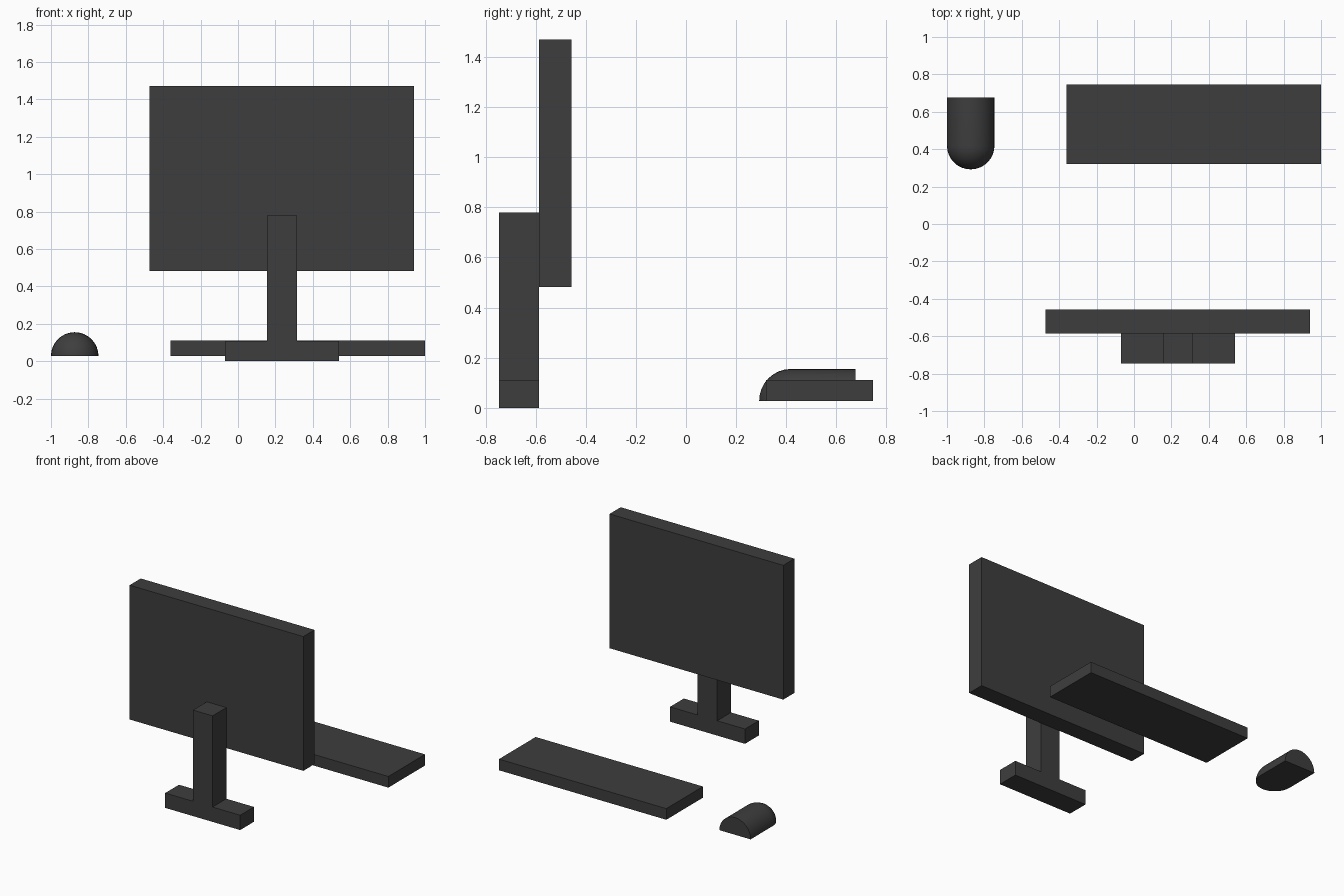
import bpy, bmesh, math

if "Cube" in bpy.data.objects:
    bpy.data.objects.remove(bpy.data.objects["Cube"])

mat = bpy.data.materials.new("dark grey plastic")
mat.diffuse_color = (0.048, 0.048, 0.048, 1)
mat.use_nodes = True
mat.node_tree.nodes["Principled BSDF"].inputs["Base Color"].default_value = mat.diffuse_color


def finish(name, bm):
    bmesh.ops.recalc_face_normals(bm, faces=bm.faces)
    mesh = bpy.data.meshes.new(name)
    bm.to_mesh(mesh)
    bm.free()
    mesh.materials.append(mat)
    obj = bpy.data.objects.new(name, mesh)
    bpy.context.collection.objects.link(obj)
    return obj


def box(name, x, y, z):
    """Box from (min, max) ranges on each axis."""
    bm = bmesh.new()
    bmesh.ops.create_cube(bm, size=1)
    for v in bm.verts:
        v.co = [(r[0] + r[1]) / 2 + c * (r[1] - r[0]) for c, r in zip(v.co, (x, y, z))]
    return finish(name, bm)


# Monitor: panel, column and foot
stand_y = (-0.746, -0.586)
box("screen_panel", (-0.472, 0.942), (-0.586, -0.457), (0.482, 1.47))
box("stand_column", (0.156, 0.315), stand_y, (0.109, 0.78))
box("stand_base", (-0.07, 0.54), stand_y, (0, 0.109))

# Keyboard slab
box("keyboard", (-0.362, 1.0), (0.32, 0.746), (0.028, 0.11))

# Mouse: half cylinder with a quarter-sphere nose towards -y
R, CX, CY, Z0, BACK = 0.127, -0.873, 0.419, 0.028, 0.677
SEG, NOSE = 16, 8
profile = [(R, BACK)]
for i in range(NOSE):
    t = math.pi / 2 * i / NOSE
    profile.append((R * math.cos(t), CY - R * math.sin(t)))
bm = bmesh.new()
rings = []
for r, y in profile:
    angles = [math.pi * k / SEG for k in range(SEG + 1)]
    rings.append([bm.verts.new((CX + r * math.cos(a), y, Z0 + r * math.sin(a))) for a in angles])
tip = bm.verts.new((CX, CY - R, Z0))
for a, b in zip(rings, rings[1:]):
    for k in range(SEG):
        bm.faces.new((a[k], a[k + 1], b[k + 1], b[k]))
for k in range(SEG):
    bm.faces.new((rings[-1][k], rings[-1][k + 1], tip))
bm.faces.new(rings[0])                                                    # flat back
bm.faces.new([r[0] for r in rings] + [tip] + [r[-1] for r in rings[::-1]])  # underside
mouse = finish("mouse", bm)
bpy.context.view_layer.objects.active = mouse
mouse.select_set(True)
bpy.ops.object.shade_smooth_by_angle(angle=math.radians(40))
